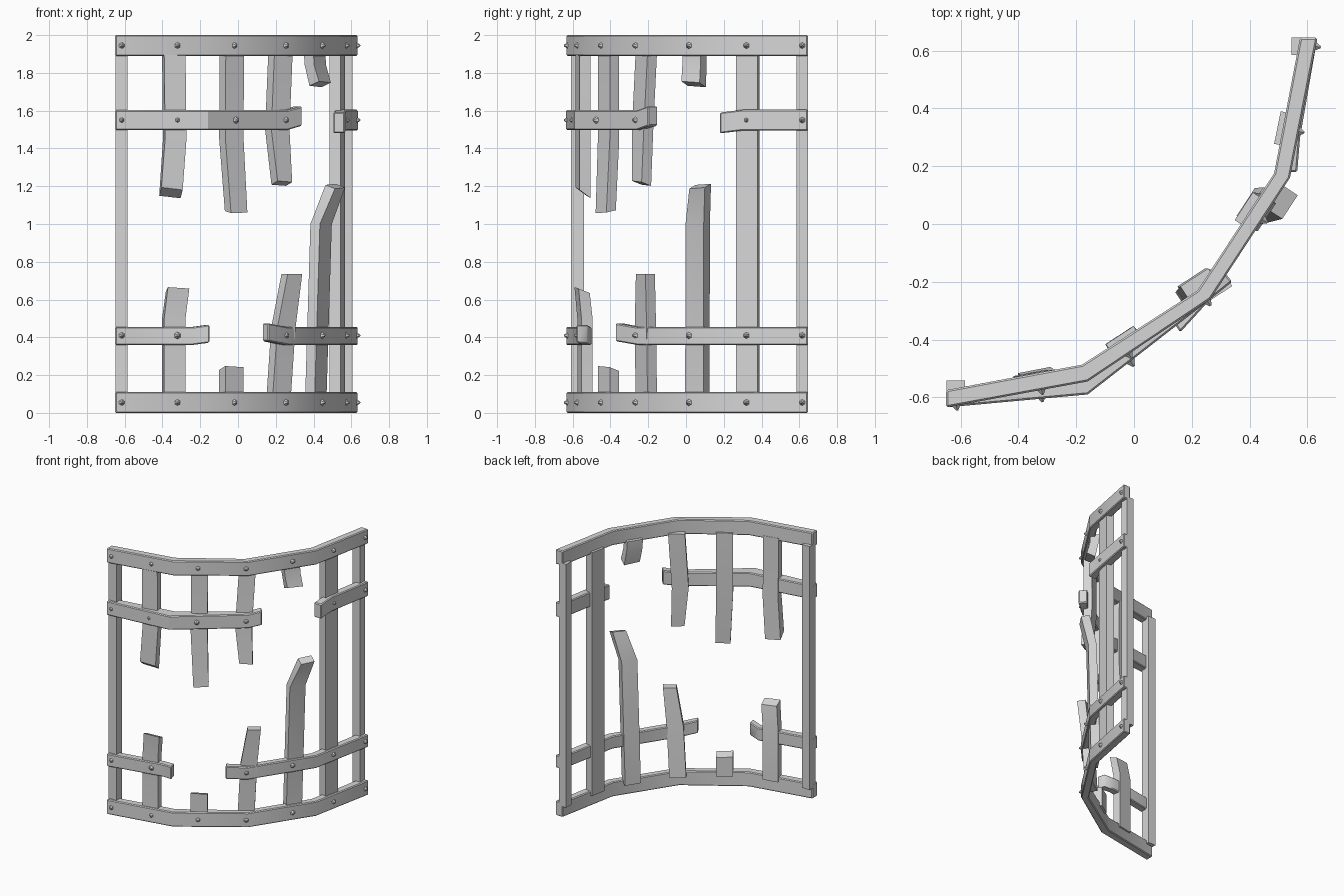
import bpy, bmesh
from mathutils import Vector, Matrix

if "Cube" in bpy.data.objects:
    bpy.data.objects.remove(bpy.data.objects["Cube"])

iron = bpy.data.materials.new("worn light grey iron")
iron.use_nodes = True
GREY = (0.67, 0.67, 0.67, 1)
iron.diffuse_color = GREY
iron.node_tree.nodes["Principled BSDF"].inputs["Base Color"].default_value = GREY


def finish(name, bm):
    """Make the object, smooth over gentle bends and keep the corners sharp."""
    bmesh.ops.recalc_face_normals(bm, faces=bm.faces)
    mesh = bpy.data.meshes.new(name)
    bm.to_mesh(mesh)
    bm.free()
    mesh.materials.append(iron)
    obj = bpy.data.objects.new(name, mesh)
    bpy.context.collection.objects.link(obj)
    bpy.ops.object.select_all(action="DESELECT")
    obj.select_set(True)
    bpy.context.view_layer.objects.active = obj
    bpy.ops.object.shade_smooth_by_angle(angle=0.55)


def loft(name, rings, chamfer=0):
    """Skin a row of four-cornered rings, cap both ends, chamfer the corners."""
    bm = bmesh.new()
    rows = [[bm.verts.new(p) for p in ring] for ring in rings]
    for a, b in zip(rows, rows[1:]):
        for i in range(4):
            j = (i + 1) % 4
            bm.faces.new((a[i], a[j], b[j], b[i]))
    bm.faces.new(rows[0])
    bm.faces.new(rows[-1])
    bmesh.ops.recalc_face_normals(bm, faces=bm.faces)
    if chamfer:
        edges = [e for e in bm.edges if e.calc_face_angle() > 0.9]
        bmesh.ops.bevel(bm, geom=edges, offset=chamfer, segments=1, affect="EDGES")
    finish(name, bm)


def band(name, stations, z, height):
    """Station: outer x, y, inner x, y, then optional lift."""
    rings = []
    for ox, oy, ix, iy, *lift in stations:
        mid = z + (lift[0] if lift else 0)
        lo, hi = mid - height / 2, mid + height / 2
        rings.append([(ox, oy, lo), (ox, oy, hi), (ix, iy, hi), (ix, iy, lo)])
    loft(name, rings, chamfer=0.006)


def slat(name, path, tangent, cut=0, width=0.115, depth=0.06, tip=1):
    """Flat bar along x, y, z points; cut slants and tip narrows the broken end."""
    t = Vector((*tangent, 0)).normalized()
    n = Vector((-t.y, t.x, 0))
    rings = []
    for k, p in enumerate(path):
        last = k == len(path) - 1
        slant, half = (cut, width * tip / 2) if last else (0, width / 2)
        rings.append([Vector(p) + t * (a * half) + n * (b * depth / 2)
                      + Vector((0, 0, slant * b + slant * a * 0.3))
                      for a, b in ((-1, -1), (1, -1), (1, 1), (-1, 1))])
    loft(name, rings)


# Bent hoop outline shared by all the bands
LEFT = (-0.65, -0.635, -0.65, -0.575)
BEND_A = (-0.16, -0.545, -0.18, -0.487)
BEND_B = (0.265, -0.26, 0.22, -0.23)
BEND_C = (0.54, 0.16, 0.485, 0.175)
RIGHT = (0.635, 0.645, 0.575, 0.645)
hoop = [LEFT, BEND_A, BEND_B, BEND_C, RIGHT]

band("top_band", hoop, 1.945, 0.11)
band("bottom_band", hoop, 0.055, 0.11)
band("upper_band_right", [LEFT, (-0.16, -0.59, -0.18, -0.5), BEND_B,
                          (0.34, -0.2, 0.3, -0.15, 0.022)], 1.55, 0.105)
band("upper_band_left", [(0.565, 0.18, 0.505, 0.18, -0.015),
                         (0.575, 0.3, 0.515, 0.31), RIGHT], 1.55, 0.11)
band("lower_band_right", [LEFT, (-0.24, -0.555, -0.25, -0.5),
                          (-0.15, -0.58, -0.165, -0.52, 0.012)], 0.407, 0.095)
band("lower_band_left", [(0.16, -0.375, 0.13, -0.33, 0.02), BEND_B,
                         BEND_C, RIGHT], 0.407, 0.095)

# Tangents of the four hoop segments
T1, T2, T3, T4 = (0.98, 0.19), (0.84, 0.55), (0.55, 0.84), (0.2, 0.98)
TOP, BASE = 1.91, 0.08

# Square end posts and the one unbroken slat
slat("right_post", [(-0.617, -0.575, BASE), (-0.617, -0.575, TOP)], (1, 0), width=0.065, depth=0.068)
slat("left_post", [(0.575, 0.615, BASE), (0.575, 0.615, TOP)], (1, 0), width=0.06)
slat("whole_slat", [(0.526, 0.328, BASE), (0.526, 0.328, TOP)], T4)

# Broken slats hanging from the top
slat("upper_slat_1", [(-0.34, -0.545, TOP), (-0.335, -0.545, 1.45), (-0.355, -0.545, 1.165)], T1, -0.022)
slat("upper_slat_2", [(-0.033, -0.41, TOP), (-0.035, -0.41, 1.45), (-0.01, -0.425, 1.065)], T2, 0.006, tip=0.9)
slat("upper_slat_3", [(0.225, -0.21, TOP), (0.208, -0.23, 1.5), (0.232, -0.235, 1.215)], T2, -0.01, tip=0.8)
slat("upper_slat_4", [(0.405, 0.045, TOP), (0.41, 0.045, 1.84), (0.435, 0.04, 1.74)], T3, -0.012)

# Broken slats standing on the bottom
slat("lower_slat_1", [(-0.34, -0.535, BASE), (-0.34, -0.535, 0.5), (-0.32, -0.55, 0.65)], T1, -0.012)
slat("lower_slat_2", [(-0.035, -0.41, BASE), (-0.035, -0.41, 0.235)], T2, -0.01)
slat("lower_slat_3", [(0.215, -0.21, BASE), (0.24, -0.215, 0.45), (0.285, -0.215, 0.735)], T2, tip=0.8)
slat("lower_slat_4", [(0.412, 0.06, BASE), (0.44, 0.062, 1.0), (0.515, 0.075, 1.2)], T3, 0.01, tip=0.85)


def rivet(name, x, y, z, tangent):
    """Faceted rivet head facing out of the hoop."""
    out = Vector((tangent[1], -tangent[0], 0)).normalized()
    bm = bmesh.new()
    bmesh.ops.create_cone(bm, cap_ends=True, segments=6, radius1=0.021, radius2=0.004, depth=0.024)
    turn = out.to_track_quat("Z", "Y").to_matrix().to_4x4()
    bm.transform(Matrix.Translation(Vector((x, y, z)) + out * 0.006) @ turn)
    finish(name, bm)


# Rivets where slats and posts cross the bands
spots = [(-0.615, -0.628, T1), (-0.32, -0.574, T1), (-0.018, -0.45, T2),
         (0.255, -0.268, T2), (0.447, 0.014, T3), (0.572, 0.32, T4), (0.629, 0.615, T4)]
rows = {"top": (1.945, range(7)), "upper": (1.55, (0, 1, 3, 5, 6)),
        "lower": (0.41, (0, 1, 3, 4, 5, 6)), "bottom": (0.055, range(7))}
for row, (z, picks) in rows.items():
    for i in picks:
        x, y, t = spots[i]
        if row == "upper" and i == 1:
            y -= 0.025
        rivet(f"{row}_rivet_{i + 1}", x, y, z, t)
rivet("upper_rivet_3", -0.01, -0.478, 1.55, T2)
